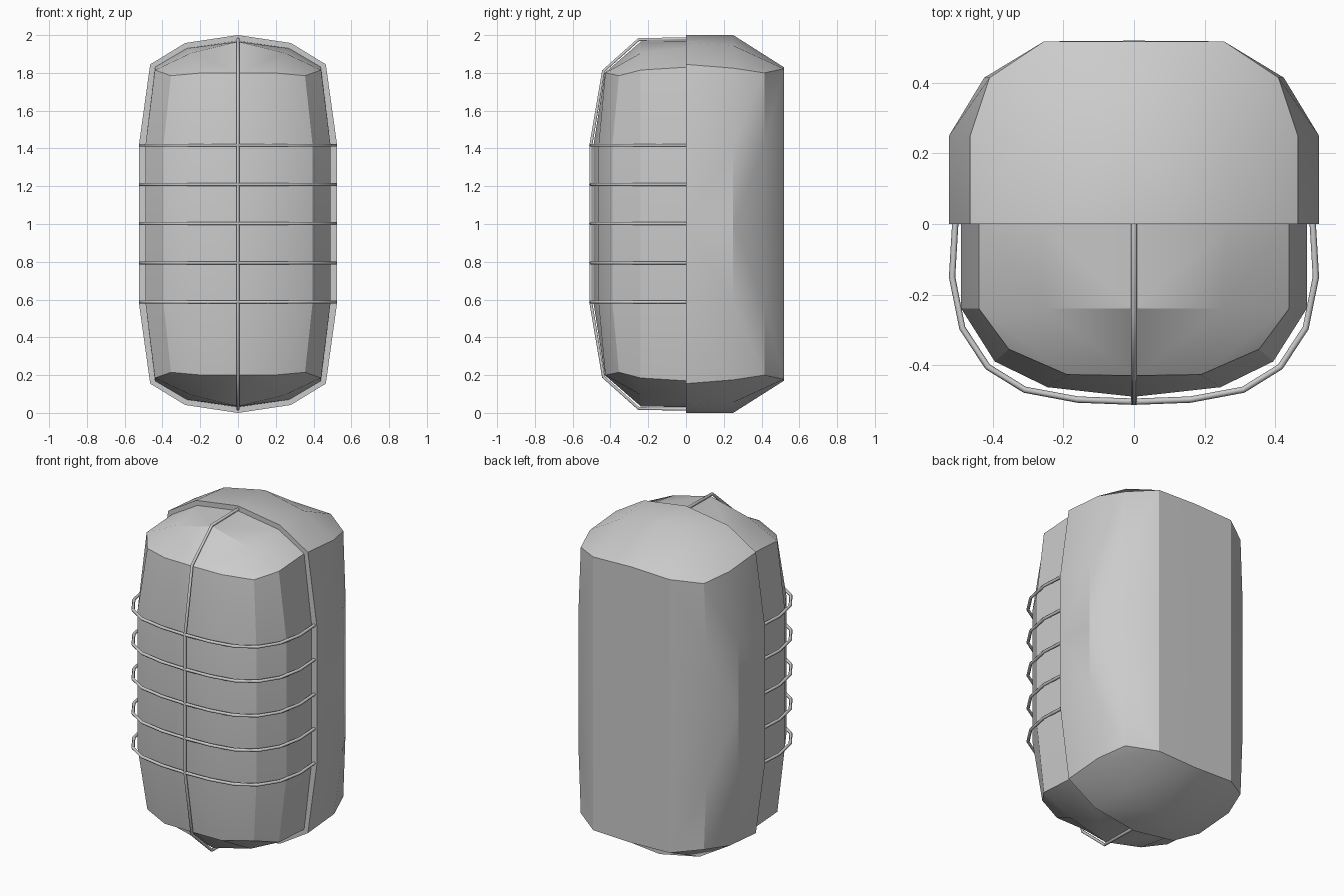
import bpy, bmesh
from mathutils import Vector

if "Cube" in bpy.data.objects:
    bpy.data.objects.remove(bpy.data.objects["Cube"])


def half_shell(name, ring, rim, crown, front, cap):
    """Half of a rounded box, built as one octant and mirrored in x and z.
    ring: (x, y) at mid height; rim: (x, y, z) shoulder; crown: 4 top points."""
    bm = bmesh.new()
    base = [Vector((x, y, 0)) for x, y in ring]
    band = [Vector((x, y, 0.415)) for x, y in ring]
    rim = [Vector(p) for p in rim]
    c00, c10, c01, c11 = [Vector(p) for p in crown]
    quads = []
    for low, high in ((base, band), (band, rim)):
        for i in range(4):
            quads.append([low[i], low[i + 1], high[i + 1], high[i]])
    r = rim
    quads += [[r[0], r[1], c11, c10], [r[1], r[2], r[3], c11],
              [c11, r[3], r[4], c01], [c10, c11, c01, c00]]
    if cap:
        quads.append([Vector((0, 0, 0)), base[0], band[0], r[0], c10, c00])
    for sx in (1, -1):
        for sz in (1, -1):
            for q in quads:
                bm.faces.new([bm.verts.new((p.x * sx, p.y * front, p.z * sz)) for p in q])
    bmesh.ops.remove_doubles(bm, verts=bm.verts, dist=0.0005)
    bmesh.ops.recalc_face_normals(bm, faces=bm.faces)
    me = bpy.data.meshes.new(name)
    bm.to_mesh(me)
    bm.free()
    ob = bpy.data.objects.new(name, me)
    bpy.context.collection.objects.link(ob)
    ob.location.z = 1
    bpy.ops.object.select_all(action='DESELECT')
    ob.select_set(True)
    bpy.context.view_layer.objects.active = ob
    bpy.ops.object.shade_smooth_by_angle(angle=0.52)
    return ob


def wire(name, points, radius=0.009):
    cu = bpy.data.curves.new(name, 'CURVE')
    cu.dimensions = '3D'
    cu.bevel_depth = radius
    cu.bevel_resolution = 1
    sp = cu.splines.new('POLY')
    sp.points.add(len(points) - 1)
    for p, co in zip(sp.points, points):
        p.co = (*co, 1)
    ob = bpy.data.objects.new(name, cu)
    bpy.context.collection.objects.link(ob)


# back housing, closed by a flat front flange
half_shell("back_housing",
           [(.525, 0), (.525, .25), (.425, .415), (.255, .518), (0, .52)],
           [(.465, 0, .845), (.465, .25, .825), (.41, .415, .80),
            (.255, .518, .822), (0, .518, .83)],
           [(0, 0, 1), (.28, 0, .958), (0, .25, 1), (.265, .25, .945)], 1, True)

# smaller front lens
half_shell("front_lens",
           [(.49, 0), (.49, .24), (.395, .39), (.245, .463), (0, .49)],
           [(.44, 0, .83), (.44, .24, .815), (.355, .355, .785),
            (.19, .427, .80), (0, .43, .80)],
           [(0, 0, .97), (.27, 0, .93), (0, .24, .965), (.25, .24, .905)], -1, False)

# horizontal cage wires
half = [(.507, 0), (.516, -.15), (.487, -.295), (.415, -.405), (.31, -.47), (.16, -.498)]
path = half + [(0, -.504)] + [(-x, y) for x, y in reversed(half)]
for i in range(5):
    z = 0.587 + i * 0.2075
    wire(f"cage_ring_{i + 1}", [(x, y, z) for x, y in path])

# vertical cage wire
side = [(0, .98), (-.25, .977), (-.437, .81), (-.504, .415)]
wire("cage_upright", [(0, y, 1 + z) for y, z in side] +
     [(0, y, 1 - z) for y, z in reversed(side)])
